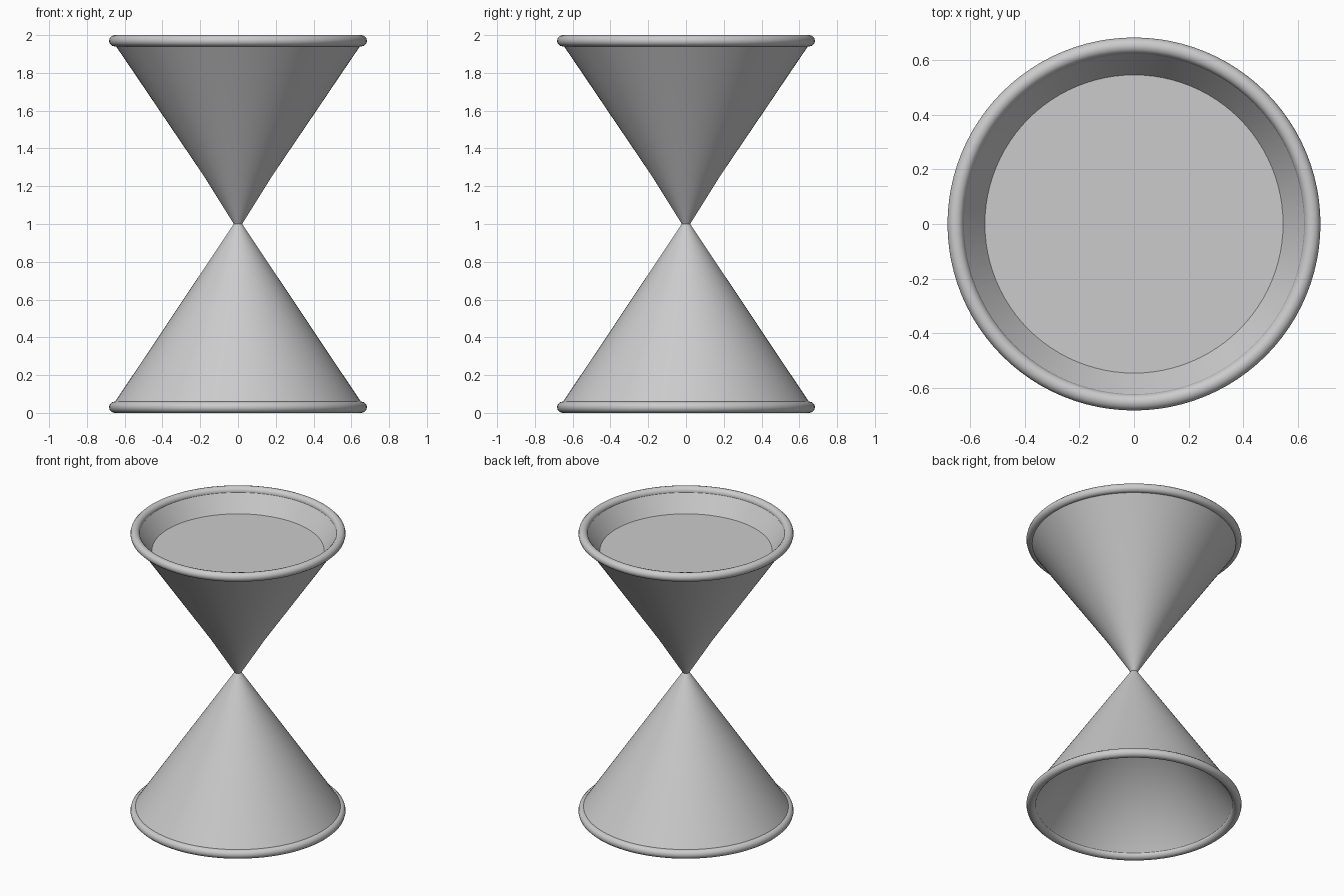
import bpy, bmesh, math

if "Cube" in bpy.data.objects:
    bpy.data.objects.remove(bpy.data.objects["Cube"])

SEG = 96


def lathe(name, profile, closed=False, angle=35):
    """Revolve (radius, z) points around the z axis."""
    bm = bmesh.new()
    rings = []
    for r, z in profile:
        if r < 1e-6:
            rings.append([bm.verts.new((0, 0, z))])
        else:
            rings.append([bm.verts.new((r * math.cos(2 * math.pi * i / SEG),
                                        r * math.sin(2 * math.pi * i / SEG), z))
                          for i in range(SEG)])
    pairs = list(zip(rings, rings[1:]))
    if closed:
        pairs.append((rings[-1], rings[0]))
    for a, b in pairs:
        for i in range(SEG):
            j = (i + 1) % SEG
            if len(a) == 1:
                bm.faces.new((a[0], b[j], b[i]))
            elif len(b) == 1:
                bm.faces.new((a[i], a[j], b[0]))
            else:
                bm.faces.new((a[i], a[j], b[j], b[i]))
    bmesh.ops.recalc_face_normals(bm, faces=bm.faces)
    mesh = bpy.data.meshes.new(name)
    bm.to_mesh(mesh)
    bm.free()
    ob = bpy.data.objects.new(name, mesh)
    bpy.context.collection.objects.link(ob)
    bpy.ops.object.select_all(action='DESELECT')
    ob.select_set(True)
    bpy.context.view_layer.objects.active = ob
    bpy.ops.object.shade_smooth_by_angle(angle=math.radians(angle))
    return ob


# Upper bowl: thin-walled funnel, slightly bent near the neck
lathe("upper_bowl", [(0, 1.0), (0.022, 1.0), (0.178, 1.25), (0.662, 1.965),
                     (0.636, 1.985), (0.155, 1.265), (0, 1.04)])

# Lower bowl: hollow cone, open at the bottom
lathe("lower_bowl", [(0, 1.005), (0.022, 1.0), (0.667, 0.035),
                     (0.636, 0.015), (0, 0.96)])

# Rolled rims at both ends
for name, zc in (("lower_rim", 0.03), ("upper_rim", 1.97)):
    ring = [(0.653 + 0.03 * math.cos(math.tau * k / 12),
             zc + 0.03 * math.sin(math.tau * k / 12)) for k in range(12)]
    lathe(name, ring, closed=True)

# Filling in the upper bowl
lathe("filling", [(0, 1.05), (0.15, 1.27), (0.546, 1.853), (0, 1.853)])
